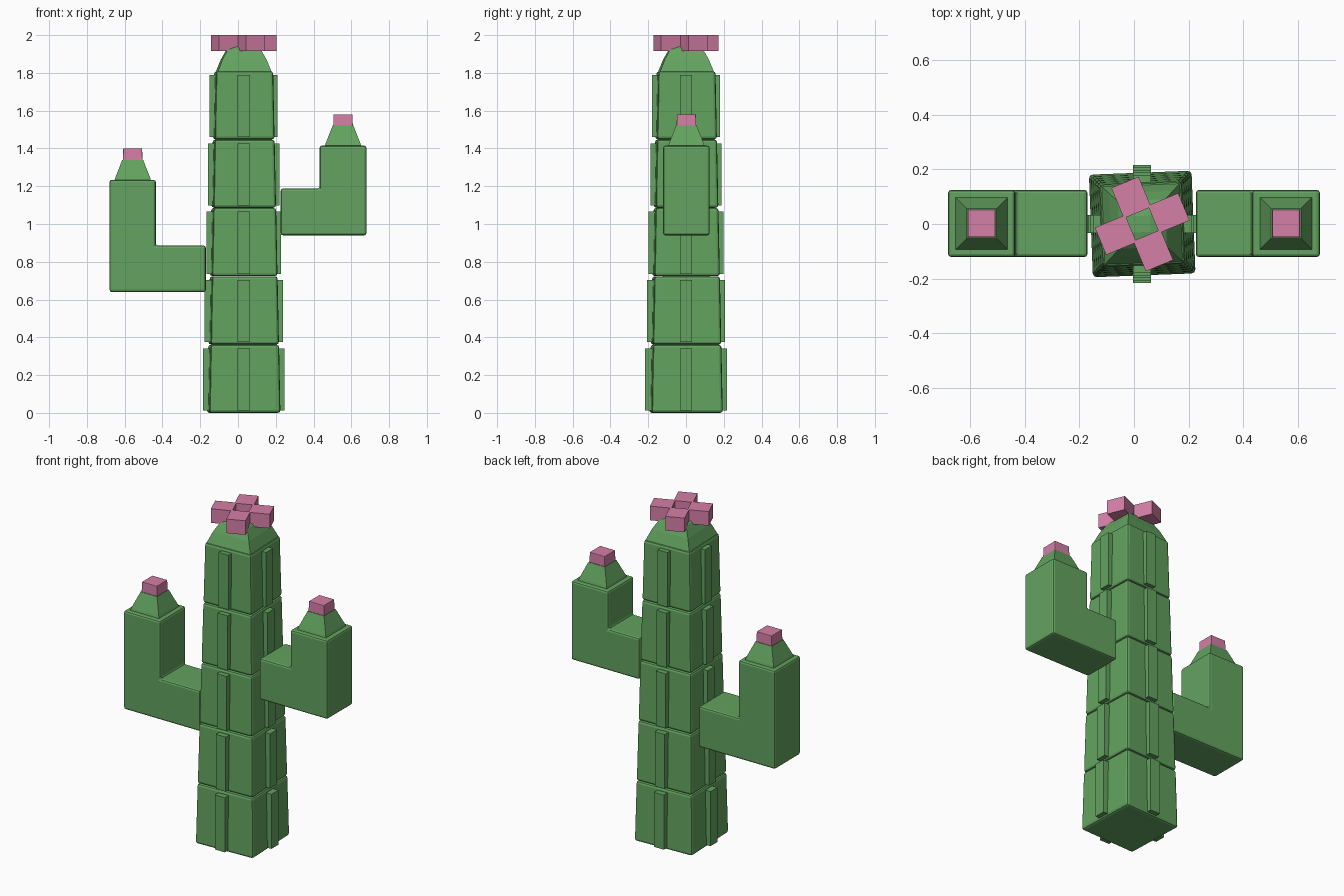
import bpy, bmesh, math
from mathutils import Matrix, Vector

if "Cube" in bpy.data.objects:
    bpy.data.objects.remove(bpy.data.objects["Cube"])

CX = 0.03  # trunk axis


def material(name, rgb):
    m = bpy.data.materials.new(name)
    m.diffuse_color = (*rgb, 1)
    m.use_nodes = True
    m.node_tree.nodes["Principled BSDF"].inputs["Base Color"].default_value = m.diffuse_color
    return m


GREEN = material("cactus green", (0.125, 0.365, 0.115))
PINK = material("flower pink", (0.66, 0.21, 0.38))


def finish(name, bm, mat, bevel=0.0):
    bmesh.ops.recalc_face_normals(bm, faces=bm.faces)
    me = bpy.data.meshes.new(name)
    bm.to_mesh(me)
    bm.free()
    me.materials.append(mat)
    ob = bpy.data.objects.new(name, me)
    bpy.context.collection.objects.link(ob)
    if bevel:
        b = ob.modifiers.new("bevel", 'BEVEL')
        b.width, b.segments = bevel, 2
        b.limit_method, b.angle_limit = 'ANGLE', math.radians(40)
    return ob


def stack(name, center, rings, mat, bevel=0.0, turn=0.0):
    """Square rings (half size, z) joined into a closed solid."""
    bm = bmesh.new()
    loops = []
    for h, z in rings:
        loops.append([bm.verts.new((sx * h, sy * h, z))
                      for sx, sy in ((-1, -1), (1, -1), (1, 1), (-1, 1))])
    for a, b in zip(loops, loops[1:]):
        for i in range(4):
            j = (i + 1) % 4
            bm.faces.new((a[i], a[j], b[j], b[i]))
    bm.faces.new(loops[0][::-1])
    bm.faces.new(loops[-1])
    bm.transform(Matrix.Translation((*center, 0)) @ Matrix.Rotation(math.radians(turn), 4, 'Z'))
    return finish(name, bm, mat, bevel)


def box(name, lo, hi, mat, bevel=0.0, matrix=Matrix()):
    lo, hi = Vector(lo), Vector(hi)
    bm = bmesh.new()
    bmesh.ops.create_cube(bm, size=1)
    bm.transform(matrix @ Matrix.Translation((lo + hi) / 2) @ Matrix.Diagonal((*(hi - lo), 1)))
    return finish(name, bm, mat, bevel)


def quarter_turns(offset=0):
    for i in range(4):
        yield i, (Matrix.Translation((CX, 0, 0))
                  @ Matrix.Rotation(math.radians(offset + 90 * i), 4, 'Z'))


# Trunk: five tapering blocks, each with four ribs
STEP = 0.362
for s in range(5):
    z = STEP * s
    half = 0.188 - 0.0075 * s
    stack(f"trunk_block_{s + 1}", (CX, 0),
          [(half, z), (half - 0.007, z + STEP - 0.001)], GREEN, 0.014, 2.2)
    for i, m in quarter_turns():
        box(f"trunk_rib_{s + 1}_{i + 1}", (half - 0.05, -0.033, z + 0.012),
            (0.216 - 0.009 * s, 0.033, z + 0.341), GREEN, 0, m)

# Rounded trunk cap
cap = stack("trunk_cap", (CX, 0),
            [(0.145, 1.80), (0.117, 1.87), (0.087, 1.925), (0.06, 1.95), (0.03, 1.957)],
            GREEN, 0, 2.2)

# Flower: four petals around the cap
for i, m in quarter_turns(22.5):
    box(f"petal_{i + 1}", (0.045, -0.054, 1.915), (0.165, 0.054, 2.0), PINK, 0, m)


# Arms: L-shaped profile extruded in y, with a tapered tip and a bud
def arm(name, inner, elbow, outer, z0, z1, z2):
    bm = bmesh.new()
    pts = [(inner, z0), (outer, z0), (outer, z2), (elbow, z2), (elbow, z1), (inner, z1)]
    face = bm.faces.new([bm.verts.new((x, -0.121, z)) for x, z in pts])
    ext = bmesh.ops.extrude_face_region(bm, geom=[face])["geom"]
    bmesh.ops.translate(bm, vec=(0, 0.246, 0),
                        verts=[v for v in ext if isinstance(v, bmesh.types.BMVert)])
    finish(name, bm, GREEN, 0.012)
    c = ((elbow + outer) / 2, 0.002)
    stack(name + "_tip", c, [(0.097, z2 - 0.005), (0.092, z2 + 0.012), (0.055, z2 + 0.106)], GREEN)
    stack(name + "_bud", c, [(0.052, z2 + 0.1), (0.05, z2 + 0.166)], PINK, 0.003)


arm("left_arm", -0.17, -0.435, -0.68, 0.64, 0.886, 1.234)
arm("right_arm", 0.226, 0.432, 0.68, 0.94, 1.188, 1.415)
